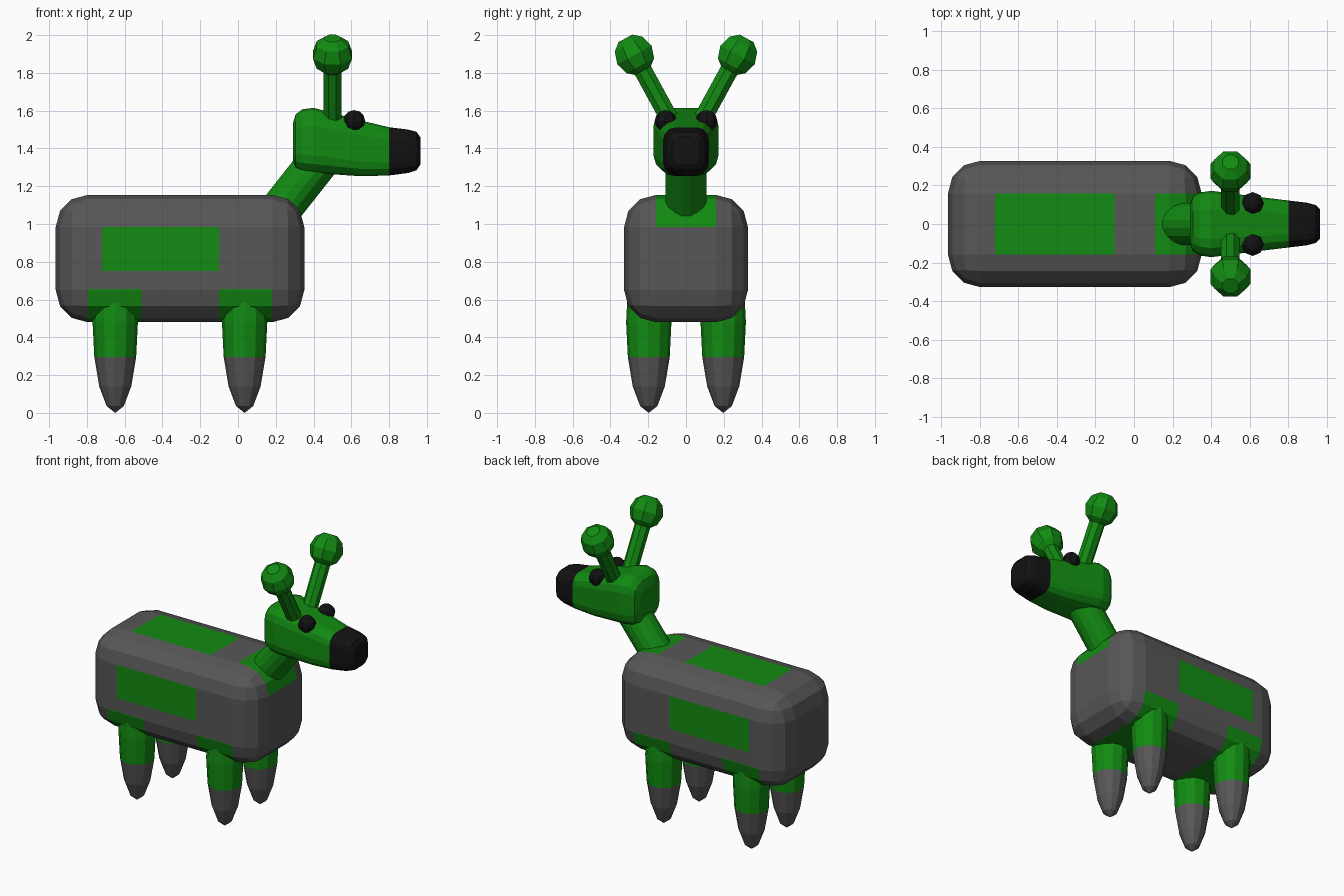
import bpy, bmesh, math
from mathutils import Matrix, Vector

if "Cube" in bpy.data.objects:
    bpy.data.objects.remove(bpy.data.objects["Cube"])


def material(name, rgb):
    m = bpy.data.materials.new(name)
    m.diffuse_color = (*rgb, 1)
    m.use_nodes = True
    m.node_tree.nodes["Principled BSDF"].inputs["Base Color"].default_value = m.diffuse_color
    return m


GREEN = material("green", (0.006, 0.26, 0.006))
GREY = material("dark grey", (0.095, 0.095, 0.095))
BLACK = material("black", (0.006, 0.006, 0.006))


def finish(name, bm, mats, rule=None):
    bmesh.ops.recalc_face_normals(bm, faces=bm.faces)
    bm.normal_update()
    if rule:
        for f in bm.faces:
            f.material_index = rule(f.calc_center_median(), f.normal)
    me = bpy.data.meshes.new(name)
    bm.to_mesh(me)
    bm.free()
    for m in mats:
        me.materials.append(m)
    ob = bpy.data.objects.new(name, me)
    bpy.context.collection.objects.link(ob)
    return ob


def loft(bm, rings):
    """Skin a list of equal-length point rings and cap both ends."""
    vs = [[bm.verts.new(p) for p in r] for r in rings]
    n = len(vs[0])
    for a, b in zip(vs, vs[1:]):
        for i in range(n):
            j = (i + 1) % n
            bm.faces.new((a[i], a[j], b[j], b[i]))
    bm.faces.new(vs[0])
    bm.faces.new(vs[-1])


def lathe(bm, start, direction, profile, n):
    """Turn (distance, radius) pairs about an axis."""
    q = Vector(direction).to_track_quat('Z', 'Y')
    loft(bm, [[Vector(start) + q @ Vector((r * math.cos(math.tau * (i + .5) / n),
                                           r * math.sin(math.tau * (i + .5) / n), d))
               for i in range(n)] for d, r in profile])


# Body: rounded box, cut along the edges of the green patches
bm = bmesh.new()
bmesh.ops.create_cube(bm, size=1, matrix=Matrix.Translation((-0.307, 0, 0.817))
                      @ Matrix.Diagonal((1.316, 0.656, 0.674, 1)))
bmesh.ops.bevel(bm, geom=bm.edges[:], offset=0.17, segments=3, profile=0.5,
                affect='EDGES', clamp_overlap=True)
cuts = [((x, 0, 0), (1, 0, 0)) for x in (-0.795, -0.72, -0.51, -0.10, 0.11, 0.18)]
cuts += [((0, 0, z), (0, 0, 1)) for z in (0.655, 0.75, 0.985)]
for co, no in cuts:
    bmesh.ops.bisect_plane(bm, geom=bm.verts[:] + bm.edges[:] + bm.faces[:],
                           dist=0.0005, plane_co=co, plane_no=no)


def body_colour(c, n):
    back = -0.725 < c.x < -0.10
    side = abs(n.y) > 0.97 and back and 0.75 < c.z < 0.985
    top = n.z > 0.97 and back and abs(c.y) < 0.16
    collar = c.x > 0.11 and c.z > 0.983 and abs(c.y) < 0.1
    hips = c.z < 0.655 and (-0.797 < c.x < -0.51 or -0.10 < c.x < 0.182)
    return int(side or top or collar or hips)


finish("body", bm, [GREY, GREEN], body_colour)

# Legs: tall ellipsoids with grey feet
for label, x in (("back", -0.65), ("front", 0.035)):
    for side, s in (("right", -1), ("left", 1)):
        bm = bmesh.new()
        bmesh.ops.create_uvsphere(bm, u_segments=12, v_segments=8, radius=1,
                                  matrix=Matrix.Translation((x, s * 0.197, 0.48))
                                  @ Matrix.Diagonal((0.12, 0.12, 0.48, 1)))
        finish(f"{label}_{side}_leg", bm, [GREEN, GREY], lambda c, n: int(c.z < 0.28))

# Neck
bm = bmesh.new()
lathe(bm, (0.157, 0, 0.99), (0.62, 0, 0.785), [(0, 0.11), (0.5, 0.11)], 16)
finish("neck", bm, [GREEN])


# Head: rounded rectangles along x, black muzzle
def section(x, z0, z1, w):
    r, cz, h = w * 0.55, (z0 + z1) / 2, (z1 - z0) / 2
    r = min(r, h * 0.8)
    pts = []
    for k, (sy, sz) in enumerate(((1, 1), (-1, 1), (-1, -1), (1, -1))):
        for i in range(4):
            a = math.radians(90 * k + 30 * i)
            pts.append((x, sy * (w - r) + r * math.cos(a),
                        cz + sz * (h - r) + r * math.sin(a)))
    return pts


bm = bmesh.new()
loft(bm, [section(*s) for s in (
    (0.290, 1.345, 1.53, 0.10), (0.305, 1.295, 1.58, 0.14),
    (0.34, 1.278, 1.607, 0.163), (0.40, 1.27, 1.615, 0.172),
    (0.65, 1.253, 1.548, 0.14), (0.80, 1.257, 1.512, 0.122),
    (0.90, 1.27, 1.50, 0.11), (0.945, 1.285, 1.488, 0.097),
    (0.965, 1.315, 1.46, 0.075))])
finish("head", bm, [GREEN, BLACK], lambda c, n: int(c.x > 0.8))

# Eyes and horns, mirrored in y
for side, s in (("right", -1), ("left", 1)):
    bm = bmesh.new()
    bmesh.ops.create_uvsphere(bm, u_segments=8, v_segments=6, radius=0.058,
                              matrix=Matrix.Translation((0.615, s * 0.108, 1.545)))
    finish(f"{side}_eye", bm, [BLACK])

    axis = Vector((0, s * 0.48, 0.877))
    tip = Vector((0.5, s * 0.273, 1.895))
    bm = bmesh.new()
    lathe(bm, tip - axis * 0.43, axis, [(0, 0.052), (0.38, 0.052)], 8)
    finish(f"{side}_horn", bm, [GREEN])
    bm = bmesh.new()
    lathe(bm, tip, axis, [(-0.1, 0.045), (-0.065, 0.09), (0, 0.112),
                          (0.065, 0.09), (0.1, 0.045)], 8)
    finish(f"{side}_horn_knob", bm, [GREEN])
